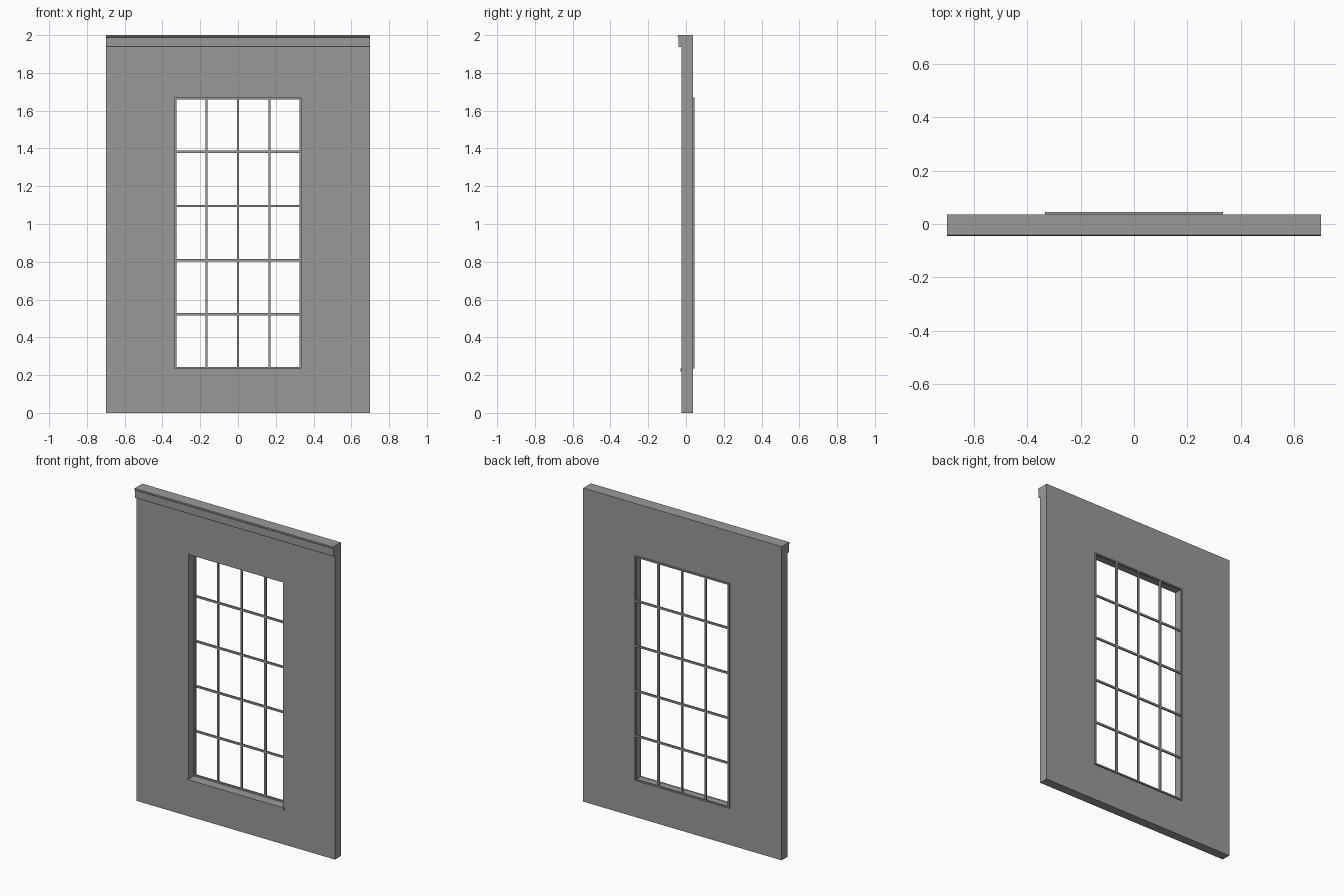
import bpy, bmesh

if "Cube" in bpy.data.objects:
    bpy.data.objects.remove(bpy.data.objects["Cube"])

# Dark grey shared by every part
GREY = bpy.data.materials.new("dark_grey")
GREY.diffuse_color = (0.323, 0.323, 0.323, 1)
GREY.use_nodes = True
GREY.node_tree.nodes["Principled BSDF"].inputs["Base Color"].default_value = GREY.diffuse_color


def make(name, bm):
    bmesh.ops.recalc_face_normals(bm, faces=bm.faces)
    mesh = bpy.data.meshes.new(name)
    bm.to_mesh(mesh)
    bm.free()
    mesh.materials.append(GREY)
    obj = bpy.data.objects.new(name, mesh)
    bpy.context.collection.objects.link(obj)
    return obj


def box(name, x0, x1, y0, y1, z0, z1):
    bm = bmesh.new()
    bmesh.ops.create_cube(bm, size=1)
    for v in bm.verts:
        v.co = (x1 if v.co.x > 0 else x0, y1 if v.co.y > 0 else y0, z1 if v.co.z > 0 else z0)
    return make(name, bm)


def ring(name, outer, inner, y0, y1):
    """Rectangular frame; outer and inner are (half width, bottom, top)."""
    bm = bmesh.new()

    def loop(r, y):
        w, b, t = r
        return [bm.verts.new((x, y, z)) for x, z in ((-w, b), (w, b), (w, t), (-w, t))]

    loops = [loop(outer, y0), loop(outer, y1), loop(inner, y1), loop(inner, y0)]
    for k in range(4):
        a, b = loops[k], loops[(k + 1) % 4]
        for i in range(4):
            j = (i + 1) % 4
            bm.faces.new((a[i], a[j], b[j], b[i]))
    return make(name, bm)


def extrude_x(name, profile, half):
    """Prism along x from a (y, z) profile."""
    bm = bmesh.new()
    a, b = [[bm.verts.new((x, y, z)) for y, z in profile] for x in (-half, half)]
    bm.faces.new(a)
    bm.faces.new(b)
    n = len(profile)
    for i in range(n):
        j = (i + 1) % n
        bm.faces.new((a[i], a[j], b[j], b[i]))
    return make(name, bm)


FRONT, BACK, GRID_BACK = -0.023, 0.036, 0.044
HALF, BOTTOM, TOP = 0.334, 0.235, 1.669

# Wall panel with its window opening
ring("wall", (0.70, 0, 2), (HALF, BOTTOM, TOP), FRONT, BACK)

# Cornice with a small lip along the top
extrude_x("cornice", [(FRONT, 2.0), (-0.041, 2.0), (-0.044, 1.996), (-0.044, 1.991), (-0.039, 1.987),
                      (-0.039, 1.942), (-0.036, 1.937), (FRONT, 1.937)], 0.70)

# Sill
box("sill", -0.343, 0.343, -0.029, FRONT + 0.004, 0.22, BOTTOM + 0.001)

# Window frame and glazing bars
ring("window_frame", (HALF, BOTTOM, TOP), (HALF - 0.009, BOTTOM + 0.009, TOP - 0.009), 0.033, GRID_BACK)
for i in (-1, 0, 1):
    x = i * HALF / 2
    box("vertical_bar", x - 0.006, x + 0.006, 0.033, GRID_BACK, BOTTOM + 0.005, TOP - 0.005)
for i in range(1, 5):
    z = BOTTOM + i * (TOP - BOTTOM) / 5
    box("horizontal_bar", -HALF + 0.005, HALF - 0.005, 0.0335, GRID_BACK - 0.0005, z - 0.006, z + 0.006)
